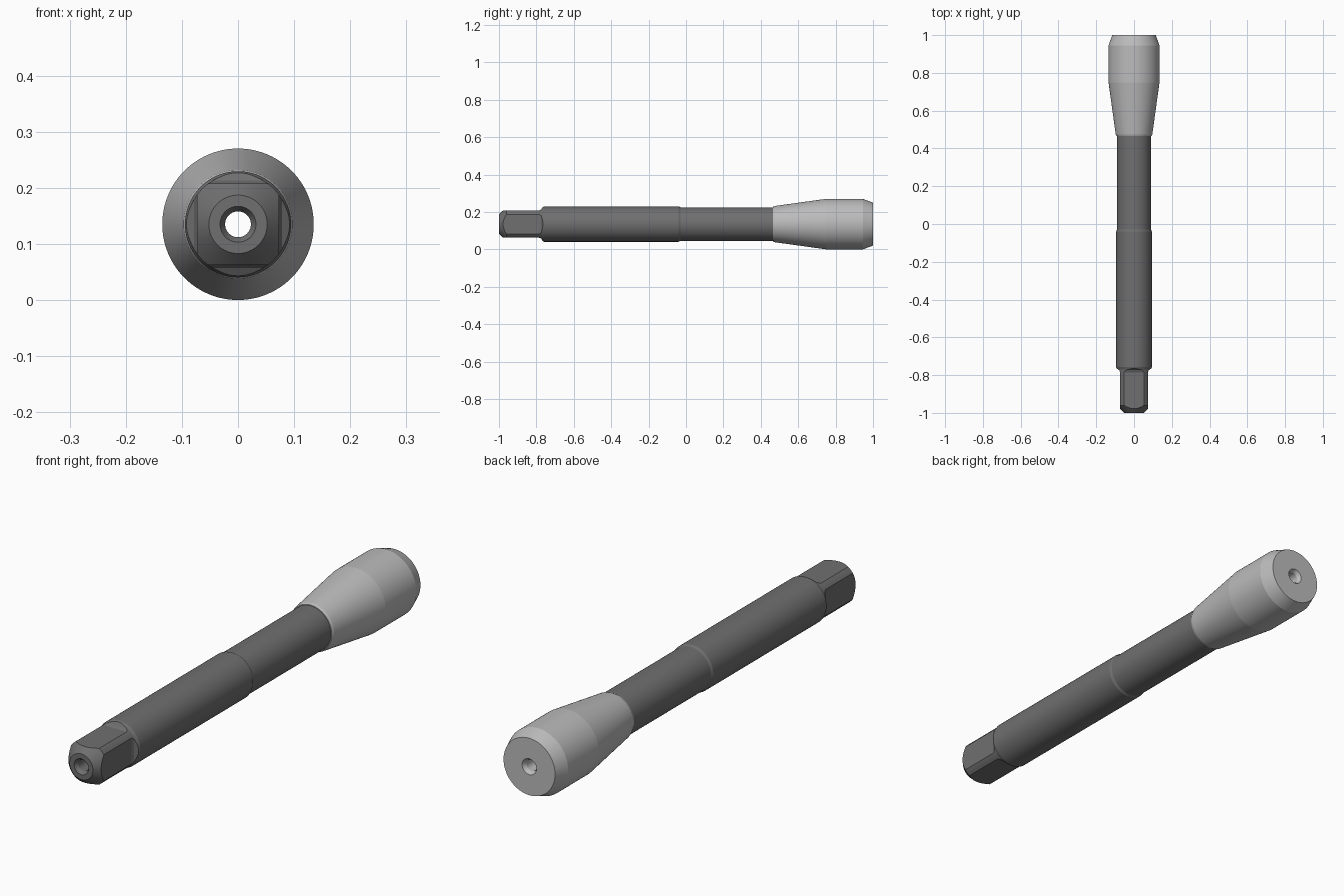
import bpy, bmesh
from math import pi, cos, sin, radians

if "Cube" in bpy.data.objects:
    bpy.data.objects.remove(bpy.data.objects["Cube"])

AXIS_Z = 0.135
SEGMENTS = 96
BORE = 0.023


def material(name, v):
    m = bpy.data.materials.new(name)
    m.diffuse_color = (v, v, v, 1)
    m.use_nodes = True
    m.node_tree.nodes["Principled BSDF"].inputs["Base Color"].default_value = m.diffuse_color
    return m


def loft(name, rings, closed):
    """Join rings of points lying along y; closed links last ring to first."""
    bm = bmesh.new()
    loops = [[bm.verts.new(p) for p in ring] for ring in rings]
    n = len(loops[0])
    pairs = list(zip(loops, loops[1:]))
    if closed:
        pairs.append((loops[-1], loops[0]))
    else:
        bm.faces.new(loops[0])
        bm.faces.new(loops[-1])
    for a, b in pairs:
        for i in range(n):
            j = (i + 1) % n
            bm.faces.new((a[i], a[j], b[j], b[i]))
    bmesh.ops.recalc_face_normals(bm, faces=bm.faces)
    mesh = bpy.data.meshes.new(name)
    bm.to_mesh(mesh)
    bm.free()
    ob = bpy.data.objects.new(name, mesh)
    ob.location.z = AXIS_Z
    bpy.context.collection.objects.link(ob)
    return ob


def ring(y, r, n=SEGMENTS, start=0.0):
    return [(r * cos(start + 2 * pi * i / n), y, r * sin(start + 2 * pi * i / n))
            for i in range(n)]


def activate(ob):
    bpy.ops.object.select_all(action='DESELECT')
    ob.select_set(True)
    bpy.context.view_layer.objects.active = ob


def lathe(name, profile, mat):
    ob = loft(name, [ring(y, r) for y, r in profile], True)
    ob.data.materials.append(mat)
    return ob


# Bored shaft: chamfered nose, tang, body and slimmer neck
shaft = lathe("shaft", [
    (-0.985, BORE), (-1.0, 0.032), (-1.0, 0.052), (-0.96, 0.09),
    (-0.77, 0.09), (-0.758, 0.0945), (-0.04, 0.0945), (-0.03, 0.09),
    (0.475, 0.09), (0.475, BORE)], material("dark_grey", 0.16))

# Square envelope with a flared run-out trims four flats on the tang
square = [(-1.1, 0.073), (-0.785, 0.073), (-0.774, 0.078), (-0.765, 0.092),
          (-0.75, 0.2), (0.6, 0.2)]
cutter = loft("tang_cutter",
              [ring(y, h * 2 ** 0.5, 4, pi / 4) for y, h in square], False)
cutter.hide_render = True
mod = shaft.modifiers.new("flats", 'BOOLEAN')
mod.operation = 'INTERSECT'
mod.solver = 'EXACT'
mod.object = cutter
activate(shaft)
bpy.ops.object.modifier_apply(modifier=mod.name)
bpy.data.objects.remove(cutter)

# Flared handle with bevelled end and countersunk bore
handle = lathe("handle", [
    (0.465, BORE), (0.465, 0.093), (0.475, 0.097), (0.75, 0.135),
    (0.945, 0.135), (1.0, 0.115), (1.0, 0.032), (0.985, BORE)],
    material("light_grey", 0.5))

for ob in (shaft, handle):
    activate(ob)
    bpy.ops.object.shade_smooth_by_angle(angle=radians(7))
